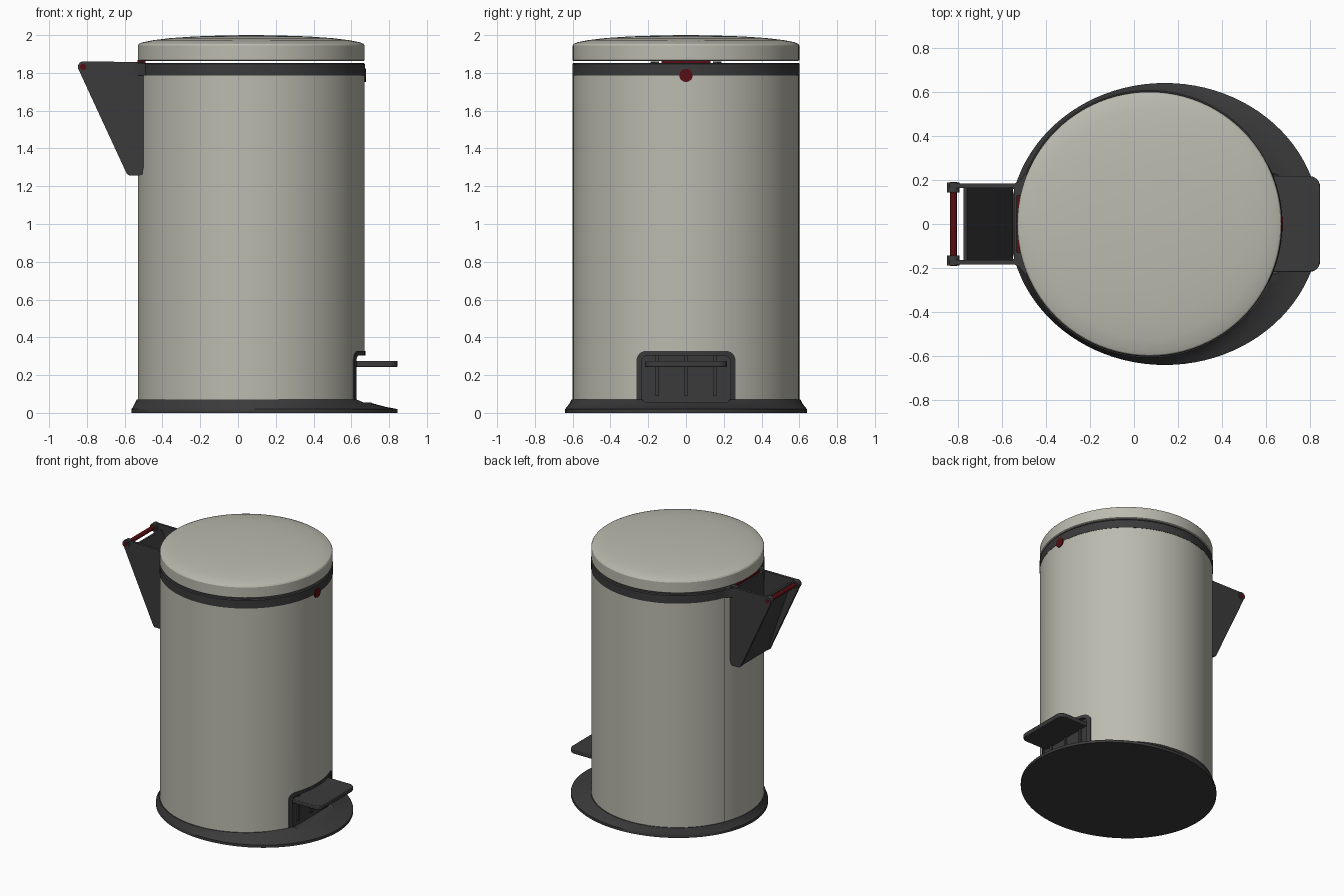
import bpy, bmesh, math
from mathutils import Vector

if "Cube" in bpy.data.objects:
    bpy.data.objects.remove(bpy.data.objects["Cube"])

CX = 0.07   # axis of the bin
R = 0.60    # body radius


def material(name, col):
    m = bpy.data.materials.new(name)
    m.diffuse_color = (*col, 1)
    m.use_nodes = True
    m.node_tree.nodes["Principled BSDF"].inputs["Base Color"].default_value = m.diffuse_color
    return m


STEEL = material("warm_grey_metal", (0.50, 0.495, 0.43))
DARK = material("dark_plastic", (0.043, 0.043, 0.043))
RED = material("dark_red", (0.10, 0.004, 0.006))


def finish(name, bm, mat):
    bmesh.ops.recalc_face_normals(bm, faces=bm.faces)
    me = bpy.data.meshes.new(name)
    bm.to_mesh(me)
    bm.free()
    me.materials.append(mat)
    ob = bpy.data.objects.new(name, me)
    bpy.context.collection.objects.link(ob)
    return ob


def loft(name, rings, mat, close=False, n=96):
    """Rings are (z, centre x, radius x, radius y)."""
    bm = bmesh.new()
    loops = []
    for z, c, rx, ry in rings:
        loops.append([bm.verts.new((c + rx * math.cos(2 * math.pi * i / n),
                                    ry * math.sin(2 * math.pi * i / n), z)) for i in range(n)])
    pairs = list(zip(loops, loops[1:]))
    if close:
        pairs.append((loops[-1], loops[0]))
    else:
        bm.faces.new(loops[0])
        bm.faces.new(loops[-1])
    for a, b in pairs:
        for i in range(n):
            j = (i + 1) % n
            bm.faces.new((a[i], a[j], b[j], b[i]))
    return finish(name, bm, mat)


def lathe(name, profile, mat, close=False):
    return loft(name, [(z, CX, r, r) for r, z in profile], mat, close)


def prism(name, pts, axis, lo, hi, mat):
    """Extrude a 2D outline along an axis: x takes (y,z), y takes (x,z), z takes (x,y)."""
    def place(p, t):
        v = list(p)
        v.insert("xyz".index(axis), t)
        return Vector(v)
    bm = bmesh.new()
    a = [bm.verts.new(place(p, lo)) for p in pts]
    b = [bm.verts.new(place(p, hi)) for p in pts]
    bm.faces.new(a)
    bm.faces.new(b)
    for i in range(len(pts)):
        j = (i + 1) % len(pts)
        bm.faces.new((a[i], a[j], b[j], b[i]))
    return finish(name, bm, mat)


def rect(x0, x1, y0, y1, radii=(0, 0, 0, 0), seg=6):
    """Rectangle with corner radii, starting lower left, counter-clockwise."""
    out = []
    corners = [(x0, y0, 1, 1), (x1, y0, -1, 1), (x1, y1, -1, -1), (x0, y1, 1, -1)]
    for k, ((x, y, sx, sy), r) in enumerate(zip(corners, radii)):
        if r == 0:
            out.append((x, y))
            continue
        for i in range(seg + 1):
            a = math.pi + k * math.pi / 2 + i / seg * math.pi / 2
            out.append((x + sx * r + r * math.cos(a), y + sy * r + r * math.sin(a)))
    return out


def circle(x, y, r, n=24):
    return [(x + r * math.cos(2 * math.pi * i / n), y + r * math.sin(2 * math.pi * i / n))
            for i in range(n)]


def boolean(ob, other, op):
    m = ob.modifiers.new(op, 'BOOLEAN')
    m.operation, m.object, m.solver = op, other, 'EXACT'
    bpy.context.view_layer.objects.active = ob
    bpy.ops.object.modifier_apply(modifier=m.name)


# helper shapes for the pedal recess
outer = rect(-0.262, 0.262, 0.04, 0.328, (0, 0, 0.05, 0.05))
inner = rect(-0.235, 0.235, 0.055, 0.305, (0.03, 0.03, 0.035, 0.035))
niche = prism("niche_cutter", outer, "x", 0.57, 0.75, DARK)
opening = prism("opening_cutter", inner, "x", 0.615, 0.75, DARK)
limit = lathe("limit_cutter", [(R + 0.004, 0.0), (R + 0.004, 0.5)], DARK)

# base: round collar flowing into a wide oval foot
base = loft("base", [(0, 0.14, 0.705, 0.64), (0.02, 0.14, 0.705, 0.64),
                     (0.032, 0.113, 0.668, 0.63), (0.05, 0.084, 0.63, 0.616),
                     (0.07, CX, 0.606, 0.606)], DARK)
boolean(base, opening, 'DIFFERENCE')

# body shell
body = lathe("body", [(R, 0.065), (R, 1.80), (R - 0.015, 1.80), (R - 0.015, 0.065)], STEEL, True)
boolean(body, niche, 'DIFFERENCE')

# pedal recess
housing = prism("pedal_housing", outer, "x", 0.57, 0.72, DARK)
boolean(housing, limit, 'INTERSECT')
boolean(housing, opening, 'DIFFERENCE')
for cutter in (niche, opening, limit):
    bpy.data.objects.remove(cutter)
for y in (-0.155, 0, 0.155):
    prism("housing_rib", rect(y - 0.009, y + 0.009, 0.09, 0.304), "x", 0.61, 0.626, DARK)

# pedal
pedal = prism("pedal", rect(0.61, 0.845, -0.218, 0.218, (0, 0.05, 0.05, 0)), "z", 0.243, 0.275, DARK)
bev = pedal.modifiers.new("soft_edge", 'BEVEL')
bev.width, bev.segments = 0.005, 2

# rim band and lid
lathe("rim_band", [(R + 0.002, 1.785), (R + 0.002, 1.846), (R - 0.004, 1.853),
                   (R - 0.035, 1.853), (R - 0.035, 1.785)], DARK, True)
lathe("lid", [(R - 0.006, 1.862), (R, 1.867), (R, 1.945), (0.594, 1.954), (0.575, 1.962),
              (0.52, 1.973), (0.43, 1.984), (0.30, 1.993), (0.15, 1.998), (0.02, 2.0)], STEEL)

# vertical seam of the rolled sheet
a = math.radians(158)
radial, tang = Vector((math.cos(a), math.sin(a))), Vector((-math.sin(a), math.cos(a)))
mid = Vector((CX, 0)) + radial * R
prism("seam", [tuple(mid + radial * u + tang * v) for u, v in
               ((-0.005, -0.002), (0.001, -0.002), (0.001, 0.002), (-0.005, 0.002))],
      "z", 0.07, 1.79, DARK)

# front button
prism("front_button", circle(0, 1.787, 0.035), "x", 0.64, 0.677, RED)

# rear handle bracket
side = [(-0.50, 1.858), (-0.82, 1.86), (-0.838, 1.855), (-0.848, 1.838), (-0.845, 1.82),
        (-0.59, 1.268), (-0.578, 1.258), (-0.52, 1.258), (-0.508, 1.27), (-0.50, 1.30)]
for s in (-1, 1):
    prism("bracket_side", side, "y", *sorted((s * 0.163, s * 0.183)), DARK)
    prism("bracket_hub", circle(-0.82, 1.832, 0.028), "y", *sorted((s * 0.143, s * 0.188)), DARK)
    prism("bracket_flare", [(-0.55, s * 0.18), (-0.52, s * 0.195), (-0.49, s * 0.235),
                            (-0.48, s * 0.16), (-0.55, s * 0.16)], "z", 1.785, 1.853, DARK)
prism("bracket_panel", [(-0.775, 1.825), (-0.758, 1.825), (-0.55, 1.275), (-0.55, 1.262),
                        (-0.578, 1.262)], "y", -0.165, 0.165, DARK)
prism("bracket_back", rect(-0.545, -0.505, 1.262, 1.853), "y", -0.165, 0.165, DARK)
prism("handle_bar", circle(-0.82, 1.832, 0.016), "y", -0.19, 0.19, RED)

# lid hinge in the gap under the lid
prism("hinge", rect(-0.533, -0.49, 1.845, 1.868), "y", -0.13, 0.13, RED)

# smooth the round parts, keep the edges sharp
bpy.ops.object.select_all(action='SELECT')
bpy.context.view_layer.objects.active = body
bpy.ops.object.shade_smooth_by_angle(angle=math.radians(30))
